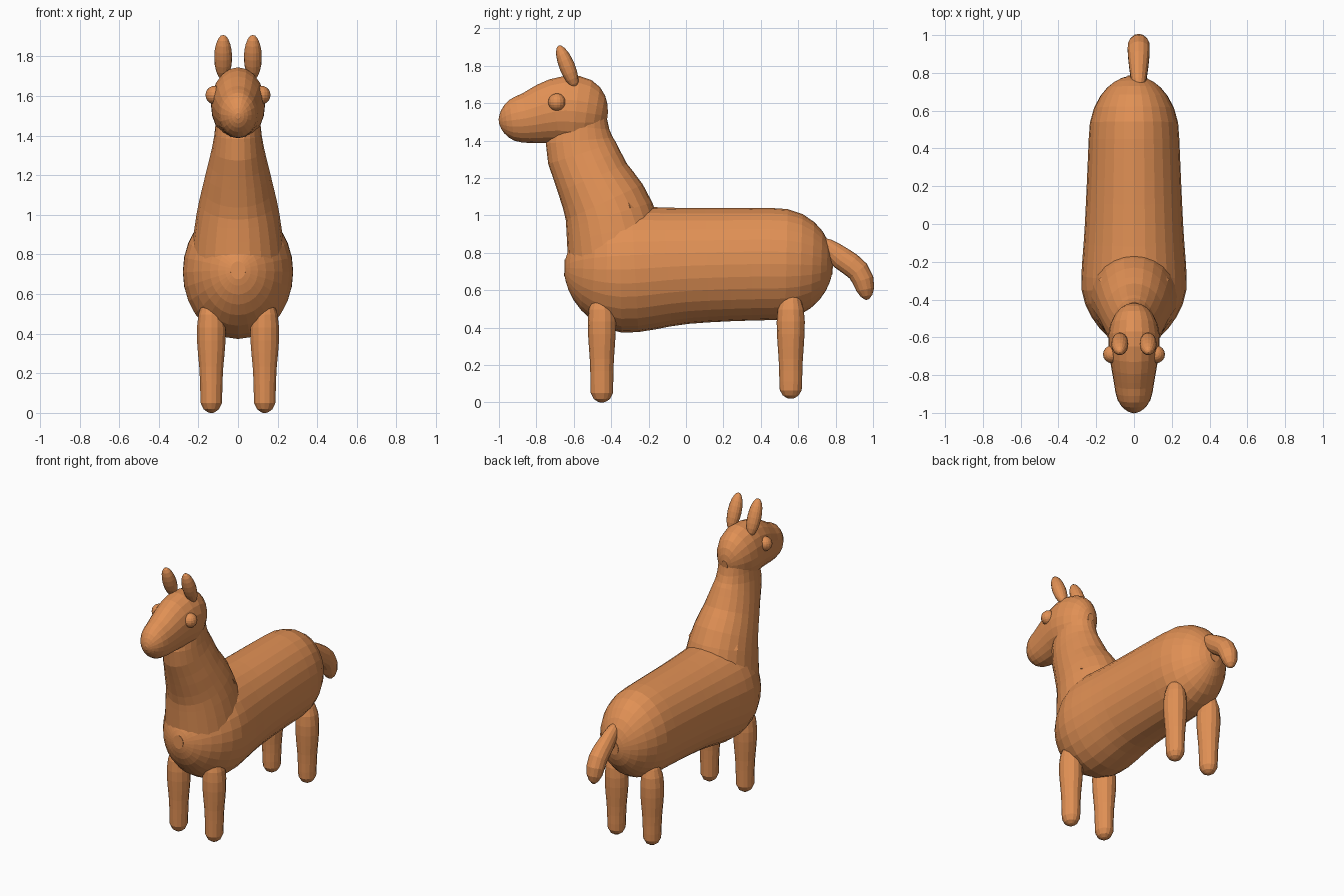
import bpy, bmesh
from math import sin, cos, pi, radians, sqrt
from mathutils import Matrix, Vector

cube = bpy.data.objects.get("Cube")
if cube:
    bpy.data.objects.remove(cube)

# The single coat colour
coat = bpy.data.materials.new("warm orange")
coat.use_nodes = True
coat.diffuse_color = (.75, .28, .09, 1)
coat.node_tree.nodes["Principled BSDF"].inputs["Base Color"].default_value = coat.diffuse_color


def finish(name, bm):
    bmesh.ops.recalc_face_normals(bm, faces=bm.faces)
    mesh = bpy.data.meshes.new(name)
    bm.to_mesh(mesh)
    bm.free()
    mesh.materials.append(coat)
    obj = bpy.data.objects.new(name, mesh)
    bpy.context.collection.objects.link(obj)


def spline(keys, t):
    """Point and slope on a smooth curve through the keys, with t from zero to one."""
    last = len(keys) - 1
    i = min(int(t * last), last - 1)
    f = t * last - i
    a, b = keys[i], keys[i + 1]
    slope_a = (b - keys[max(i - 1, 0)]) / 2
    slope_b = (keys[min(i + 2, last)] - a) / 2
    rise = b - a
    bend = slope_a + slope_b - rise * 2
    sway = rise * 3 - slope_a * 2 - slope_b
    point = a + slope_a * f + sway * f**2 + bend * f**3
    return point, slope_a + sway * 2 * f + bend * 3 * f**2


def rounding(distance, length):
    """Radius factor that closes an end like a dome."""
    inset = max(0, 1 - distance / length)
    return max(.15, sqrt(1 - inset**2))


def limb(name, keys, dome_start, dome_end, x=0, sides=24, steps=18):
    """Skin elliptical rings along a path; each key is y, z, half depth, half width."""
    keys = [Vector(k) for k in keys]
    bm = bmesh.new()
    rings = []
    for n in range(steps + 1):
        t = (1 - cos(pi * n / steps)) / 2
        point, slope = spline(keys, t)
        y, z, depth, width = point
        place = Vector((x, y, z))
        size = (rounding((point - keys[0]).xy.length, dome_start)
                * rounding((point - keys[-1]).xy.length, dome_end))
        across = Vector((0, -slope.y, slope.x)).normalized() * depth * size
        sideways = Vector((width * size, 0, 0))
        turns = [2 * pi * s / sides for s in range(sides)]
        rings.append([bm.verts.new(place + across * cos(a) + sideways * sin(a)) for a in turns])
    for lower, upper in zip(rings, rings[1:]):
        for i in range(sides):
            j = (i + 1) % sides
            bm.faces.new((lower[i], lower[j], upper[j], upper[i]))
    bm.faces.new(rings[0])
    bm.faces.new(rings[-1])
    finish(name, bm)


def ellipsoid(name, centre, radii, tilt=0):
    bm = bmesh.new()
    matrix = (Matrix.Translation(centre) @ Matrix.Rotation(radians(tilt), 4, 'X')
              @ Matrix.Diagonal((*radii, 1)))
    bmesh.ops.create_uvsphere(bm, u_segments=16, v_segments=10, radius=1, matrix=matrix)
    finish(name, bm)


# Barrel body, from chest to rump
limb("body", [(-.65, .72, .3, .25), (-.35, .71, .34, .28), (0, .73, .31, .26),
              (.45, .74, .3, .24), (.785, .73, .3, .23)],
     dome_start=.35, dome_end=.3, sides=28, steps=24)

# Neck, rising out of the chest
limb("neck", [(-.35, .7, .28, .25), (-.41, 1, .24, .21), (-.5, 1.2, .2, .165),
              (-.57, 1.4, .18, .12), (-.54, 1.65, .1, .1)],
     dome_start=.05, dome_end=.1)

# Head, from muzzle to the back of the skull
limb("head", [(-1, 1.5, .1, .08), (-.85, 1.52, .135, .105),
              (-.65, 1.56, .185, .135), (-.42, 1.53, .2, .14)],
     dome_start=.1, dome_end=.2, sides=20)

# Drooping tail
limb("tail", [(.71, .87, .03, .03), (.82, .78, .06, .05),
              (.93, .69, .06, .06), (.97, .55, .05, .05)],
     dome_start=.05, dome_end=.1, x=.025, sides=14, steps=12)

# Legs, ears and eyes on both sides
for side, sign in (("left", 1), ("right", -1)):
    for pair, y, ground in (("front", -.45, 0), ("hind", .56, .02)):
        limb(f"{side}_{pair}_leg", [(y, ground, .06, .055), (y, .2, .063, .06),
                                    (y, .4, .075, .075), (y, .6, .07, .06)],
             dome_start=.06, dome_end=.15, x=sign * .135, sides=14, steps=14)
    ellipsoid(f"{side}_ear", (sign * .075, -.635, 1.795), (.045, .042, .122), tilt=22)
    ellipsoid(f"{side}_eye", (sign * .117, -.69, 1.605), (.047, .047, .047))

# Fan of flat locks where the nape meets the back
for place in range(-2, 3):
    bm = bmesh.new()
    outward = Vector((sin(place * .4), cos(place * .4), 0))
    along = Vector((outward.y, -outward.x, 0))
    for reach, height, half in ((.125, 1.23, .018), (.235, 1.04, .028)):
        centre = Vector((0, -.44, height))
        for depth in (0, .07):
            for edge in (-half, half):
                bm.verts.new(centre + outward * (reach - depth) + along * edge)
    bmesh.ops.convex_hull(bm, input=bm.verts[:])
    finish(f"nape_lock_{place + 3}", bm)
